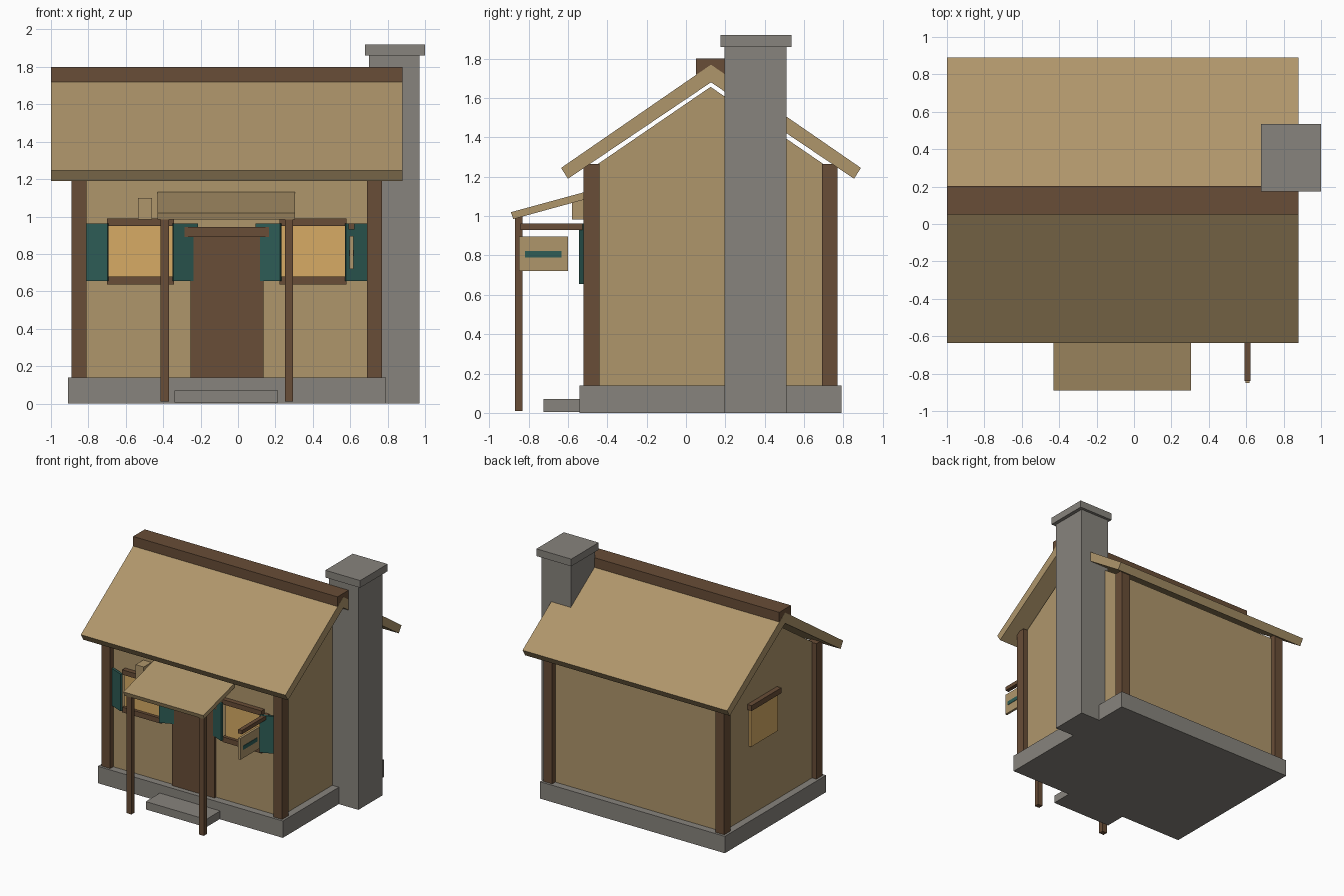
import bpy, bmesh

if "Cube" in bpy.data.objects:
    bpy.data.objects.remove(bpy.data.objects["Cube"], do_unlink=True)


def material(name, rgb):
    m = bpy.data.materials.new(name)
    m.use_nodes = True
    col = (*rgb, 1)
    m.diffuse_color = col
    bsdf = next(n for n in m.node_tree.nodes if n.type == 'BSDF_PRINCIPLED')
    bsdf.inputs["Base Color"].default_value = col
    bsdf.inputs["Roughness"].default_value = 0.9
    return m


TAN = material("tan_plaster", (.43, .305, .148))
WOOD = material("dark_wood", (.14, .075, .038))
STONE = material("grey_stone", (.245, .23, .205))
TEAL = material("teal_paint", (.027, .107, .092))
GLASS = material("amber_glass", (.68, .41, .13))

MID_X, MID_Y = -0.06, 0.125  # centre lines of the house


def prism(name, mat, profile, lo, hi, axis='x'):
    """Extrude a closed profile along x (profile in y, z) or z (profile in x, y)."""
    def place(p, t):
        return (t, p[0], p[1]) if axis == 'x' else (p[0], p[1], t)
    bm = bmesh.new()
    face = bm.faces.new([bm.verts.new(place(p, lo)) for p in profile])
    ext = bmesh.ops.extrude_face_region(bm, geom=[face])
    shift = (hi - lo, 0, 0) if axis == 'x' else (0, 0, hi - lo)
    bmesh.ops.translate(bm, vec=shift,
                        verts=[g for g in ext["geom"] if isinstance(g, bmesh.types.BMVert)])
    bmesh.ops.recalc_face_normals(bm, faces=bm.faces)
    mesh = bpy.data.meshes.new(name)
    bm.to_mesh(mesh)
    bm.free()
    mesh.materials.append(mat)
    ob = bpy.data.objects.new(name, mesh)
    bpy.context.collection.objects.link(ob)
    return ob


def box(name, mat, x, y, z):
    return prism(name, mat, [(y[0], z[0]), (y[1], z[0]), (y[1], z[1]), (y[0], z[1])], *x)


def flip_x(s, a, b):
    """Range a..b measured from the middle, on side s."""
    return tuple(sorted((MID_X + s * a, MID_X + s * b)))


# Base and walls with gables
box("foundation", STONE, (-.91, .79), (-.54, .79), (0, .14))
box("front_step", STONE, (-.34, .215), (-.725, -.53), (.005, .07))
prism("walls", TAN, [(-.48, .13), (.73, .13), (.73, 1.243), (MID_Y, 1.657), (-.48, 1.243)], -.85, .73)

# Corner posts
for sx, side in ((-1, "right"), (1, "left")):
    for sy, end in ((-1, "front"), (1, "back")):
        y = sorted((MID_Y + sy * .565, MID_Y + sy * .645))
        box(f"{end}_{side}_corner_post", WOOD, flip_x(sx, .75, .83), y, (.14, 1.265))

# Main roof and ridge
half = [(-.762, 1.245), (0, 1.77), (.762, 1.245), (.727, 1.19), (0, 1.68), (-.727, 1.19)]
prism("main_roof", TAN, [(MID_Y + .002 + y, z) for y, z in half], -1, .88)
box("ridge_beam", WOOD, (-.999, .879), (.05, .203), (1.72, 1.8))

# Chimney
box("chimney_stack", STONE, (.70, .97), (.195, .512), (0, 1.87))
box("chimney_cap", STONE, (.68, 1), (.175, .535), (1.86, 1.92))

# Door
box("door", WOOD, (-.255, .135), (-.5, -.46), (.14, .9))
box("door_lintel", WOOD, (-.31, .195), (-.52, -.46), (.89, .945))

# Porch
prism("porch_roof", TAN, [(-.89, 1.02), (-.45, 1.14), (-.441, 1.105), (-.878, .985)], -.43, .305)
for s, side in ((-1, "right"), (1, "left")):
    box(f"{side}_porch_post", WOOD, flip_x(s, .31, .355), (-.87, -.83), (.01, 1.005))

# Front windows with angled shutters
for s, side in ((-1, "right"), (1, "left")):
    box(f"{side}_window_glass", GLASS, flip_x(s, .29, .635), (-.495, -.46), (.67, .96))
    box(f"{side}_window_header", WOOD, flip_x(s, .282, .64), (-.52, -.46), (.95, .99))
    box(f"{side}_window_sill", WOOD, flip_x(s, .282, .64), (-.52, -.46), (.637, .68))
    for k, pos in ((-1, "inner"), (1, "outer")):
        def leaf(a, y):
            return (MID_X + s * (.4615 + k * a), y)
        prism(f"{side}_{pos}_shutter", TEAL,
              [leaf(.177, -.545), leaf(.307, -.49), leaf(.3, -.472), leaf(.17, -.527)],
              .655, .963, 'z')

# Block resting on the window header
box("header_block", TAN, (-.535, -.46), (-.58, -.48), (.983, 1.1))

# Side window
box("side_window_glass", GLASS, (-.872, -.84), (.04, .39), (.72, 1.04))
box("side_window_header", WOOD, (-.89, -.84), (.02, .41), (1.03, 1.075))

# Hanging sign
box("sign_beam", WOOD, (.59, .624), (-.84, -.47), (.93, .962))
box("sign_board", TAN, (.597, .617), (-.85, -.6), (.72, .897))
box("sign_stripe", TEAL, (.594, .62), (-.818, -.632), (.79, .822))
